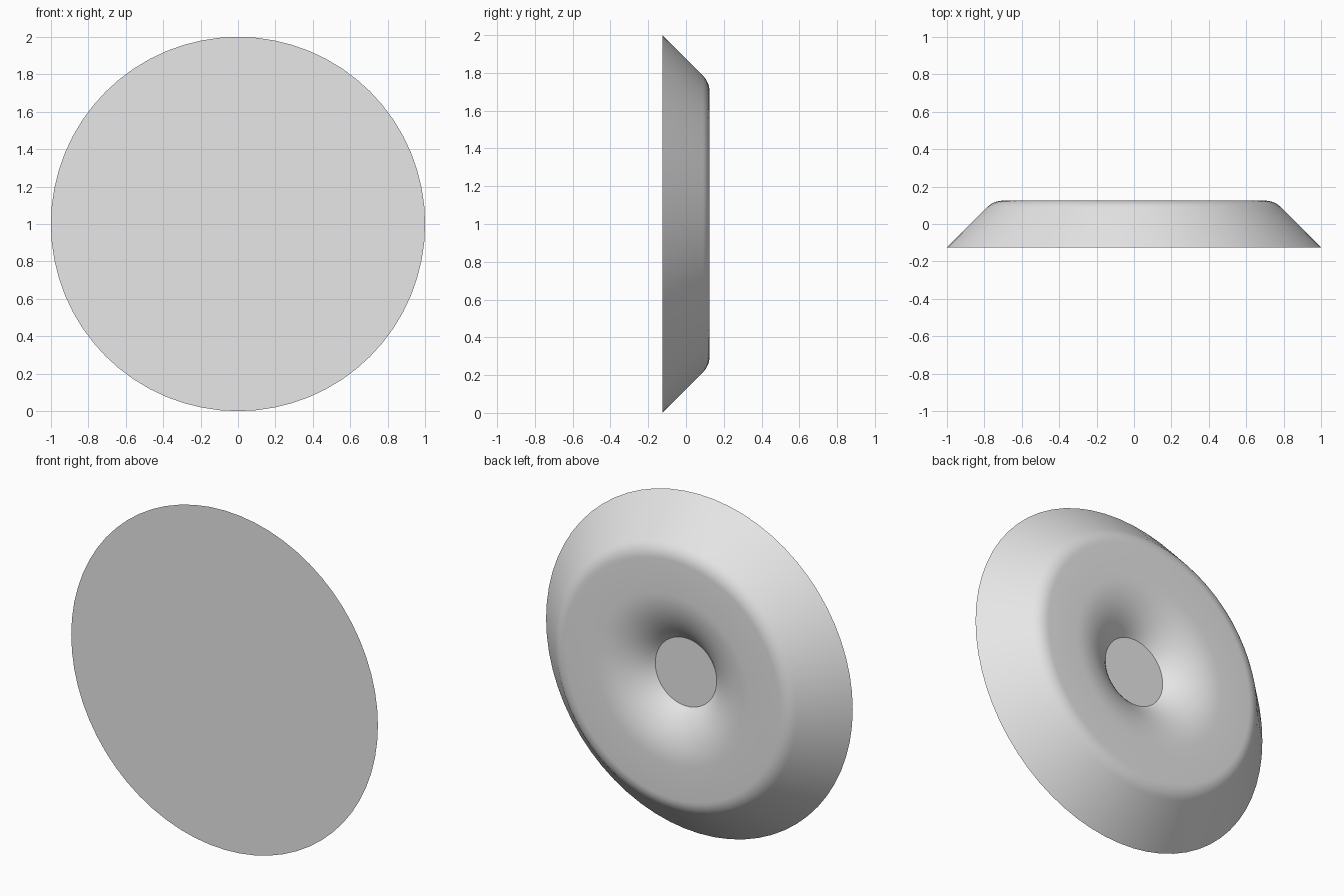
import bpy
import bmesh
import math
from mathutils import Matrix

cube = bpy.data.objects.get("Cube")
if cube:
    bpy.data.objects.remove(cube)

SEGMENTS = 64
HALF = 0.125        # half thickness of the disc

grey = bpy.data.materials.new("light grey")
grey.use_nodes = True
colour = (0.8, 0.8, 0.8, 1.0)
grey.diffuse_color = colour
grey.node_tree.nodes["Principled BSDF"].inputs["Base Color"].default_value = colour


def arc(start_r, radius, direction, steps):
    """Curve from the flat back face down to a 45 degree slope."""
    points = []
    for i in range(steps + 1):
        a = math.radians(45) * i / steps
        points.append((start_r + direction * radius * math.sin(a),
                       HALF - radius * (1 - math.cos(a))))
    return points


# Profile from the rim, over the rounded shoulder, to the dished recess
shoulder = arc(0.70, 0.12, 1, 6)
dish = arc(0.502, 0.427, -1, 10)
profile = [(1.0, -HALF)] + shoulder[::-1] + dish

# Revolve the profile around the front-to-back axis
bm = bmesh.new()
verts = [bm.verts.new((r, y, 0)) for r, y in profile]
edges = [bm.edges.new(pair) for pair in zip(verts, verts[1:])]
bmesh.ops.spin(bm, geom=verts + edges, cent=(0, 0, 0), axis=(0, 1, 0),
               angle=math.tau, steps=SEGMENTS, use_duplicate=False)
bmesh.ops.remove_doubles(bm, verts=bm.verts, dist=0.0005)

# Close the front face and the floor of the recess
rims = [e for e in bm.edges if e.is_boundary]
bmesh.ops.holes_fill(bm, edges=rims, sides=0)
bmesh.ops.recalc_face_normals(bm, faces=bm.faces)
bm.transform(Matrix.Translation((0, 0, 1)))

mesh = bpy.data.meshes.new("dished_disc")
bm.to_mesh(mesh)
bm.free()
mesh.materials.append(grey)
disc = bpy.data.objects.new("dished_disc", mesh)
bpy.context.collection.objects.link(disc)

bpy.ops.object.select_all(action='DESELECT')
disc.select_set(True)
bpy.context.view_layer.objects.active = disc
bpy.ops.object.shade_smooth_by_angle(angle=math.radians(30))
